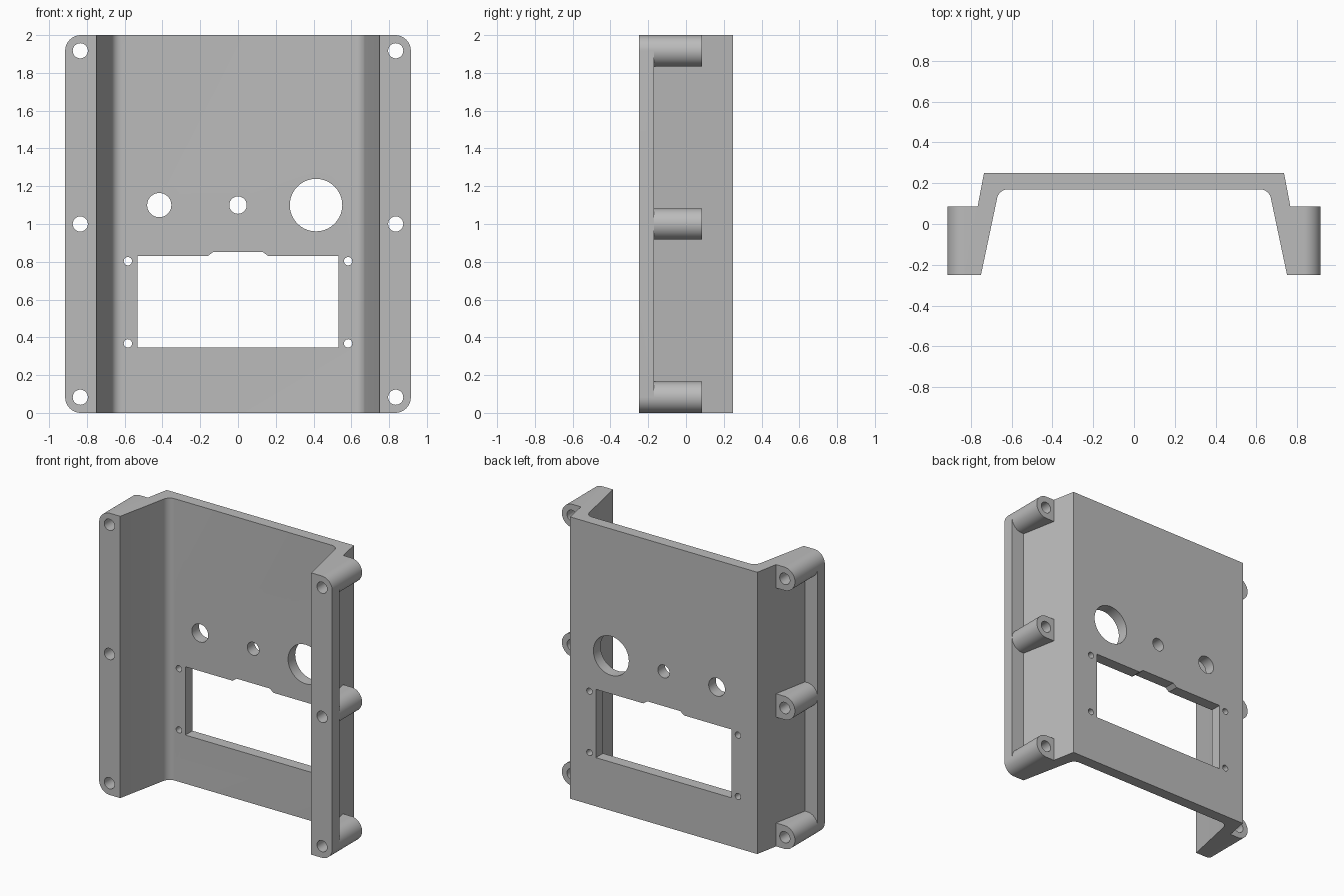
import bpy, bmesh, math

if "Cube" in bpy.data.objects:
    bpy.data.objects.remove(bpy.data.objects["Cube"], do_unlink=True)

grey = bpy.data.materials.new("plain grey")
grey.use_nodes = True
grey.diffuse_color = (0.5, 0.5, 0.5, 1)
grey.node_tree.nodes["Principled BSDF"].inputs["Base Color"].default_value = (0.5, 0.5, 0.5, 1)


def prism(name, points, axis, start, end):
    """Extrude a closed outline along z (xy outline) or y (xz outline)."""
    bm = bmesh.new()
    place = (lambda p, d: (p[0], p[1], d)) if axis == "z" else (lambda p, d: (p[0], d, p[1]))
    ends = [[bm.verts.new(place(p, d)) for p in points] for d in (start, end)]
    bm.faces.new(ends[0])
    bm.faces.new(ends[1][::-1])
    n = len(points)
    for i in range(n):
        j = (i + 1) % n
        bm.faces.new((ends[0][i], ends[1][i], ends[1][j], ends[0][j]))
    bmesh.ops.recalc_face_normals(bm, faces=bm.faces)
    mesh = bpy.data.meshes.new(name)
    bm.to_mesh(mesh)
    bm.free()
    mesh.materials.append(grey)
    obj = bpy.data.objects.new(name, mesh)
    bpy.context.collection.objects.link(obj)
    return obj


def arc(cx, cy, r, a0, a1, steps):
    angles = [math.radians(a0 + (a1 - a0) * i / steps) for i in range(steps + 1)]
    return [(cx + r * math.cos(a), cy + r * math.sin(a)) for a in angles]


def mirror(points, side):
    return [(x * side, y) for x, y in points]


def combine(target, tool, operation):
    mod = target.modifiers.new(operation, "BOOLEAN")
    mod.operation = operation
    mod.solver = "EXACT"
    mod.object = tool
    bpy.context.view_layer.objects.active = target
    bpy.ops.object.modifier_apply(modifier=mod.name)
    bpy.data.objects.remove(tool, do_unlink=True)


FRONT, BACK, INNER = -0.25, 0.25, 0.17
R, BOSS_X = 0.083, 0.832
BOSS_Z = (R, 1.0, 2 - R)

# Tray: back plate with two splayed walls and filleted inner corners
fillet = arc(0.617, 0.115, 0.055, 11, 90, 8)
half = [(0.735, BACK), (0.83, FRONT), (0.75, FRONT)] + fillet
panel = prism("enclosure_panel", half + mirror(half[::-1], -1), "z", 0, 2)

# Side flanges with rounded outer corners, and the screw bosses
for side in (-1, 1):
    outline = [(0.79, 0)] + arc(BOSS_X, R, R, -90, 0, 12)
    outline += arc(BOSS_X, 2 - R, R, 0, 90, 12) + [(0.79, 2)]
    combine(panel, prism("flange", mirror(outline, side), "y", FRONT, -0.17), "UNION")
    for z in BOSS_Z:
        outline = [(0.76, z - R)] + arc(BOSS_X, z, R, -90, 90, 24) + [(0.76, z + R)]
        combine(panel, prism("boss", mirror(outline, side), "y", FRONT, 0.085), "UNION")

# Round openings: boss bores, control holes, display screw holes
holes = [(s * 0.835, z, 0.04) for s in (-1, 1) for z in BOSS_Z]
holes += [(-0.417, 1.1, 0.064), (0, 1.1, 0.046), (0.413, 1.1, 0.139)]
holes += [(s * 0.583, z, 0.022) for s in (-1, 1) for z in (0.368, 0.803)]
for x, z, r in holes:
    circle = arc(x, z, r, 0, 360, 40)[:-1]
    combine(panel, prism("hole_cutter", circle, "y", -0.4, 0.4), "DIFFERENCE")

# Display window with a raised notch in its top edge
half = [(0.533, 0.345), (0.533, 0.83), (0.16, 0.83), (0.13, 0.853)]
window = prism("window_cutter", half + mirror(half[::-1], -1), "y", -0.4, 0.4)
combine(panel, window, "DIFFERENCE")

# Smooth the curved faces, keep edges crisp
bpy.ops.object.select_all(action="DESELECT")
panel.select_set(True)
bpy.context.view_layer.objects.active = panel
bpy.ops.object.shade_smooth_by_angle(angle=math.radians(25))
